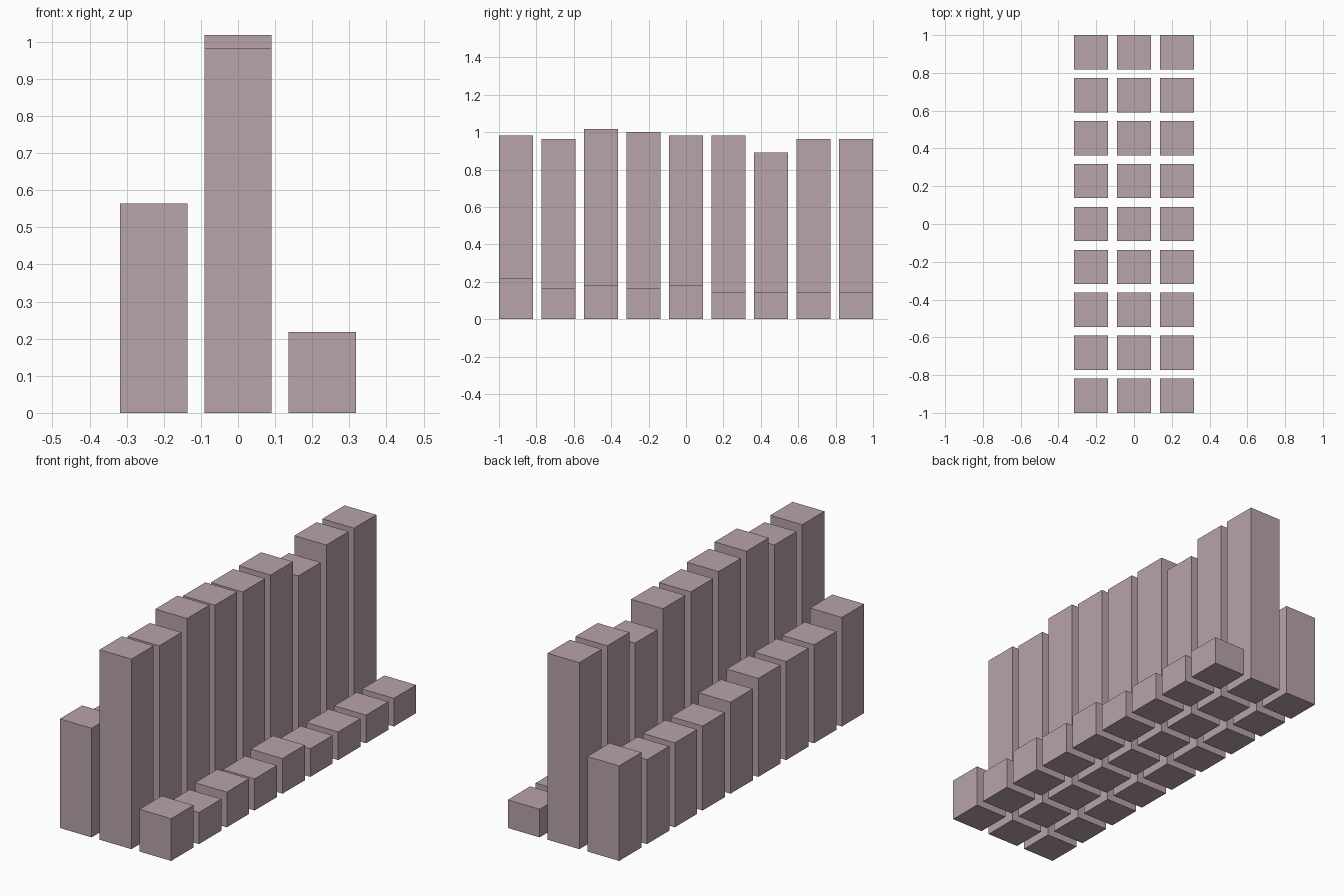
import bpy

if "Cube" in bpy.data.objects:
    bpy.data.objects.remove(bpy.data.objects["Cube"])

# One unit of bar height; bars are 10 units wide on a 12.5 unit pitch
U = 2 / 110
WIDTH, PITCH = 10 * U, 12.5 * U

mauve = bpy.data.materials.new("dusty_mauve")
mauve.diffuse_color = (0.479, 0.371, 0.402, 1)
mauve.use_nodes = True
mauve.node_tree.nodes["Principled BSDF"].inputs["Base Color"].default_value = mauve.diffuse_color

# Bar heights in units, front (-y) to back (+y)
rows = {
    "left_bar": (-1, [31, 28, 28, 28, 26, 24, 24, 24, 27]),
    "middle_bar": (0, [54, 53, 56, 55, 54, 54, 49, 53, 53]),
    "right_bar": (1, [12, 9, 10, 9, 10, 8, 8, 8, 8]),
}


def add_bar(name, x, y, height):
    bpy.ops.mesh.primitive_cube_add(size=1, location=(x, y, height / 2))
    bar = bpy.context.object
    bar.name = name
    bar.scale = (WIDTH, WIDTH, height)
    bpy.ops.object.transform_apply(location=False, rotation=False, scale=True)
    bar.data.materials.append(mauve)


# Three rows of nine separate bars
for name, (column, heights) in rows.items():
    for i, h in enumerate(heights):
        add_bar(f"{name}_{i + 1}", column * PITCH, (i - 4) * PITCH, h * U)
